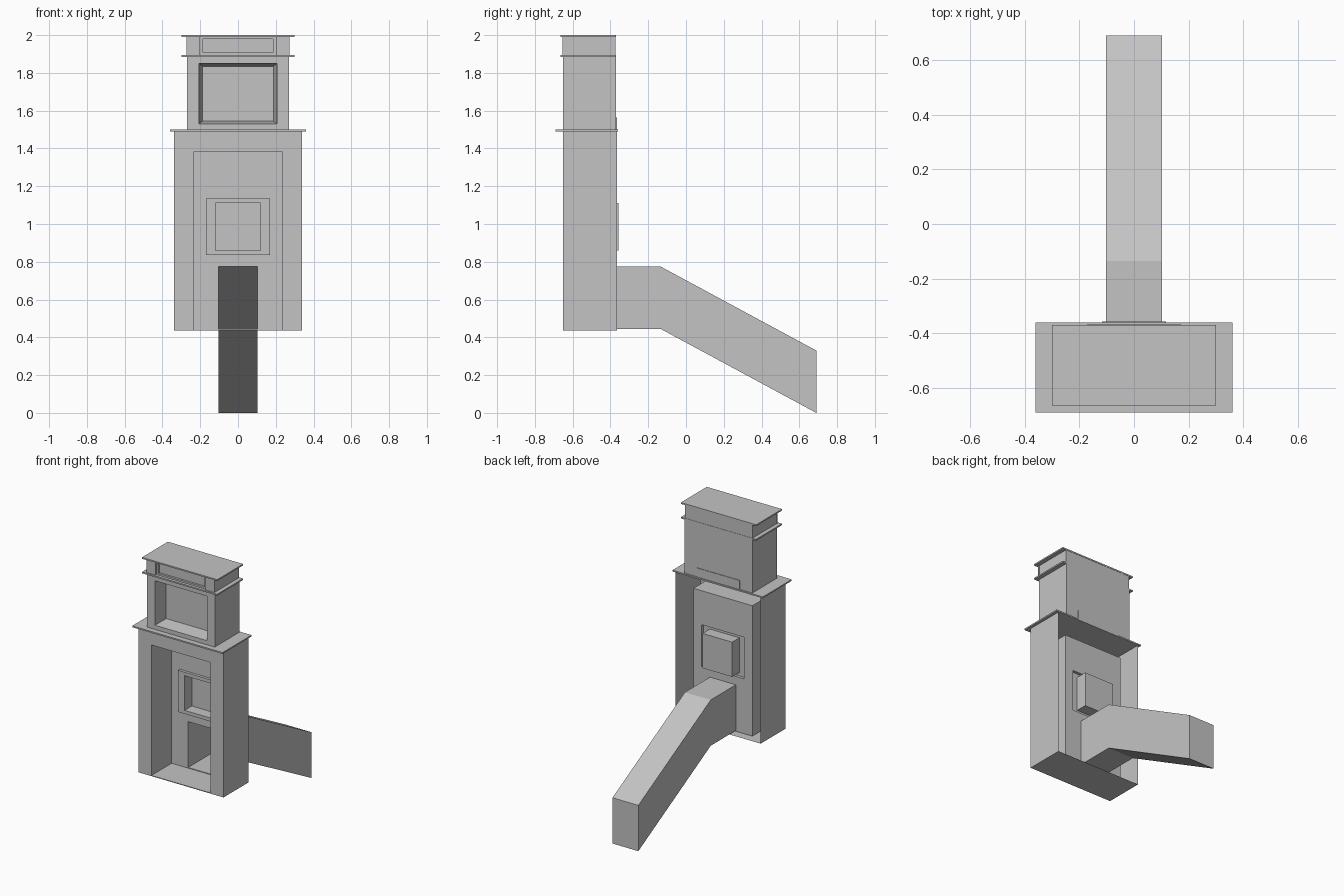
import bpy
import bmesh

cube = bpy.data.objects.get("Cube")
if cube:
    bpy.data.objects.remove(cube, do_unlink=True)

GREY = (0.55, 0.55, 0.55, 1)
grey = bpy.data.materials.new("plain grey")
grey.use_nodes = True
grey.diffuse_color = GREY
grey.node_tree.nodes["Principled BSDF"].inputs["Base Color"].default_value = GREY

BACK, FRONT, WALL = -0.365, -0.65, -0.42


def finish(name, bm):
    mesh = bpy.data.meshes.new(name)
    bm.to_mesh(mesh)
    bm.free()
    mesh.materials.append(grey)
    obj = bpy.data.objects.new(name, mesh)
    bpy.context.collection.objects.link(obj)
    return obj


def loft(name, rings, cap_start=False, cap_end=False, cx=0):
    """Join rectangles given as (half width, bottom, top, y)."""
    bm = bmesh.new()
    loops = []
    for w, lo, hi, y in rings:
        corners = ((-w, lo), (w, lo), (w, hi), (-w, hi))
        loops.append([bm.verts.new((cx + x, y, z)) for x, z in corners])
    for a, b in zip(loops, loops[1:]):
        for i in range(4):
            j = (i + 1) % 4
            bm.faces.new((a[i], a[j], b[j], b[i]))
    if cap_start:
        bm.faces.new(loops[0][::-1])
    if cap_end:
        bm.faces.new(loops[-1])
    bmesh.ops.recalc_face_normals(bm, faces=bm.faces)
    return finish(name, bm)


def box(name, w, y0, y1, lo, hi, cx=0):
    return loft(name, [(w, lo, hi, y0), (w, lo, hi, y1)], True, True, cx)


# Cabinet: thin shell open at the back, folding into a front niche
loft("cabinet_shell", [(0.34, 0.435, 1.495, BACK), (0.34, 0.435, 1.495, FRONT),
                       (0.235, 0.44, 1.38, FRONT), (0.235, 0.44, 1.38, WALL)])

# Niche back wall with openings for the window and the chute
bm = bmesh.new()
xs = (-0.235, -0.17, -0.103, 0.103, 0.17, 0.235)
zs = (0.44, 0.445, 0.775, 0.835, 1.135, 1.38)
for i in range(5):
    for j in range(5):
        chute_gap = i == 2 and j == 1
        window_gap = 1 <= i <= 3 and j == 3
        if not (chute_gap or window_gap):
            bm.faces.new([bm.verts.new((xs[a], WALL, zs[b])) for a, b in
                          ((i, j), (i + 1, j), (i + 1, j + 1), (i, j + 1))])
bmesh.ops.remove_doubles(bm, verts=bm.verts, dist=0.0001)
bmesh.ops.dissolve_limit(bm, angle_limit=0.01, verts=bm.verts, edges=bm.edges)
finish("niche_wall", bm)

# Raised window frame with a deep square pocket
loft("window_pocket", [(0.17, 0.835, 1.135, WALL), (0.17, 0.835, 1.135, -0.44),
                       (0.118, 0.86, 1.11, -0.44), (0.118, 0.86, 1.11, -0.357)],
     cap_end=True)

# Hollow sloping chute, closed at its foot
loft("chute", [(0.103, 0.445, 0.775, WALL), (0.103, 0.445, 0.775, -0.135),
               (0.103, 0, 0.33, 0.69)], cap_end=True)

# Shelf between the cabinet and the head
box("shelf", 0.36, -0.69, -0.36, 1.49, 1.5)

# Head with a tapered screen recess
loft("head", [(0.27, 1.5, 1.885, -0.37), (0.27, 1.5, 1.885, FRONT),
              (0.207, 1.53, 1.85, FRONT), (0.187, 1.545, 1.835, -0.55)],
     cap_start=True, cap_end=True)
box("head_rear_panel", 0.17, -0.37, -0.366, 1.5, 1.565)

# Crown with sunken sign panel, end blocks and two thin ledges
loft("crown", [(0.27, 1.895, 1.99, -0.372), (0.27, 1.895, 1.99, -0.645),
               (0.185, 1.907, 1.98, -0.645), (0.185, 1.907, 1.98, -0.63)],
     cap_start=True, cap_end=True)
for side, label in ((1, "left"), (-1, "right")):
    box(label + "_crown_block", 0.036, -0.655, -0.645, 1.895, 1.99, side * 0.236)
for label, z in (("lower", 1.885), ("upper", 1.99)):
    box(label + "_crown_ledge", 0.3, -0.665, -0.37, z, z + 0.01)
